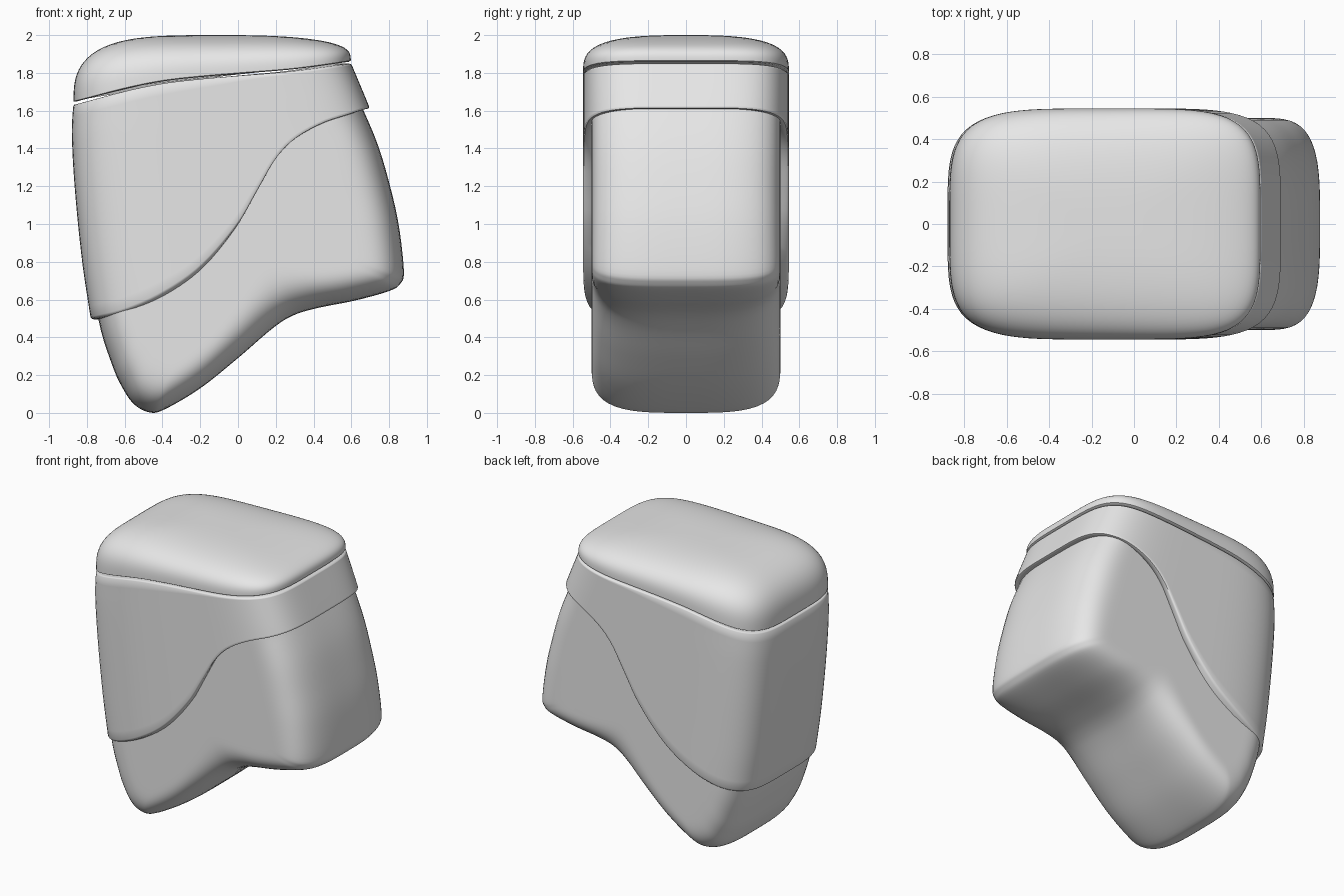
import bpy
import bmesh
from math import cos, sin, pi, radians
from mathutils import Vector

cube = bpy.data.objects.get("Cube")
if cube:
    bpy.data.objects.remove(cube, do_unlink=True)

grey = bpy.data.materials.new("plain_grey")
grey.use_nodes = True
GREY = (0.8, 0.8, 0.8, 1)
grey.diffuse_color = GREY
grey.node_tree.nodes["Principled BSDF"].inputs["Base Color"].default_value = GREY

SEGMENTS = 144
HALF_DEPTH = 0.545


def smooth_curve(points):
    """Return a smooth function y(x) through the points."""
    def slope(i):
        a, b = points[max(i - 1, 0)], points[min(i + 1, len(points) - 1)]
        return (b[1] - a[1]) / (b[0] - a[0])

    def value(x):
        x = min(max(x, points[0][0]), points[-1][0])
        i = 0
        while i < len(points) - 2 and x > points[i + 1][0]:
            i += 1
        (xa, ya), (xb, yb) = points[i], points[i + 1]
        w = xb - xa
        t = (x - xa) / w
        ease = t * t * (3 - 2 * t)
        return (ya + (yb - ya) * ease + slope(i) * w * t * (1 - t) ** 2
                - slope(i + 1) * w * t * t * (1 - t))
    return value


def closed_spline(points, steps):
    """Sample a closed smooth loop through the points."""
    pts = [Vector(p) for p in points]
    n = len(pts)
    loop = []
    for i in range(n):
        a, b, c, d = (pts[(i + k) % n] for k in (-1, 0, 1, 2))
        for s in range(steps):
            t = s / steps
            loop.append(b + (c - a) * t / 2 + (a - 2.5 * b + 2 * c - d / 2) * t ** 2
                        + (1.5 * (b - c) + (d - a) / 2) * t ** 3)
    return loop


def rounded(angle, power):
    """Point of a unit rounded square in the given direction."""
    c, s = cos(angle), sin(angle)
    r = (abs(c) ** power + abs(s) ** power) ** (-1 / power)
    return c * r, s * r


def loft(name, rings, capped):
    """Skin a list of equally long rings and shade it smooth."""
    bm = bmesh.new()
    rows = [[bm.verts.new(p) for p in ring] for ring in rings]
    n = len(rows[0])
    for low, high in zip(rows, rows[1:]):
        for i in range(n):
            j = (i + 1) % n
            bm.faces.new((low[i], low[j], high[j], high[i]))
    if capped:
        bm.faces.new(rows[0][::-1])
        bm.faces.new(rows[-1])
        bmesh.ops.recalc_face_normals(bm, faces=bm.faces)
    mesh = bpy.data.meshes.new(name)
    bm.to_mesh(mesh)
    bm.free()
    mesh.materials.append(grey)
    for poly in mesh.polygons:
        poly.use_smooth = True
    mesh.set_sharp_from_angle(angle=radians(50))
    obj = bpy.data.objects.new(name, mesh)
    bpy.context.collection.objects.link(obj)
    return obj


# Left and right walls of the outer shell by height
wall_low_x = smooth_curve([(0.5, -0.78), (0.8, -0.825), (1.2, -0.865), (1.5, -0.88), (1.65, -0.87)])
wall_high_x = smooth_curve([(0.5, 0.92), (0.9, 0.9), (1.2, 0.84), (1.4, 0.78), (1.62, 0.695), (1.86, 0.595)])


def wall_x(u, z):
    a, b = wall_low_x(z), wall_high_x(z)
    return a + (b - a) * (u + 1) / 2


def edge_curve(points):
    """Turn an x, z edge into height by relative position across the shell."""
    table = []
    for x, z in points:
        a, b = wall_low_x(z), wall_high_x(z)
        table.append((2 * (x - a) / (b - a) - 1, z))
    return smooth_curve(table)


hem = edge_curve([(-0.78, 0.495), (-0.6, 0.54), (-0.4, 0.63), (-0.2, 0.77), (0, 1.0), (0.1, 1.17),
                  (0.2, 1.34), (0.3, 1.445), (0.45, 1.53), (0.6, 1.58), (0.695, 1.61)])
seam = edge_curve([(-0.87, 1.64), (-0.6, 1.71), (-0.4, 1.75), (-0.2, 1.773),
                   (0, 1.79), (0.3, 1.815), (0.595, 1.855)])
plan = [rounded(2 * pi * i / SEGMENTS, 4.5) for i in range(SEGMENTS)]

# Inner body: side outline, shrinking toward its middle at both flanks
outline = closed_spline([
    (-0.8, 1.5), (-0.8, 0.95), (-0.74, 0.5), (-0.665, 0.25), (-0.61, 0.13), (-0.55, 0.045),
    (-0.47, 0.003), (-0.39, 0.018), (-0.2, 0.13), (0, 0.29), (0.18, 0.445), (0.29, 0.515),
    (0.42, 0.555), (0.62, 0.595), (0.8, 0.645), (0.86, 0.685), (0.878, 0.755), (0.85, 1.0),
    (0.8, 1.22), (0.74, 1.42), (0.66, 1.61), (0.6, 1.72), (0.48, 1.755), (0, 1.71), (-0.6, 1.62)], 5)
middle = Vector((0, 1.05))
body_rings = []
SLICES = 40
for k in range(SLICES + 1):
    across, side = rounded(pi * (k / SLICES - 0.5), 3.5)
    inset = 0.3 * (1 - across)
    ring = []
    for p in outline:
        q = p + (middle - p).normalized() * inset
        ring.append((q.x, side * 0.5, q.y))
    body_rings.append(ring)
loft("inner_body", body_rings, True)

# Outer shell: wall between the hem and the seam, with rounded lips
WALL_STEPS = 16
LIP = 0.014
lower_lip = [(0, 0.03, 0.07), (0, 0, 0.05), (0, 0, LIP), (0, LIP * 0.3, LIP * 0.3)]
wall = [(k / WALL_STEPS, 0, 0) for k in range(1, WALL_STEPS)]
upper_lip = [(1, -LIP, 0), (1, -LIP * 0.6, LIP * 0.3), (1, -LIP * 0.4, LIP), (1, -LIP * 0.4, 0.09)]
shell_rings = []
for t, lift, inset in lower_lip + [(0, LIP, 0)] + wall + upper_lip:
    ring = []
    for u, v in plan:
        z = hem(u) * (1 - t) + seam(u) * t + lift
        ring.append((wall_x(u * (1 - inset / 0.75), z), v * (HALF_DEPTH - inset), z))
    shell_rings.append(ring)
loft("outer_shell", shell_rings, False)

# Lid: soft dome rising from the seam
DOME_STEPS = 28
dome = [(0.9, 0, 0.005), (0.985, 0, 0.005)]
for k in range(DOME_STEPS):
    dome.append((*rounded(pi / 2 * k / DOME_STEPS, 3), 0.01))
lid_rings = []
for size, rise, gap in dome:
    ring = []
    for u, v in plan:
        base = seam(u * size)
        z = base + gap + (2 - base - gap) * rise
        ring.append((wall_x(u * size, base), v * size * HALF_DEPTH, z))
    lid_rings.append(ring)
loft("lid", lid_rings, True)
